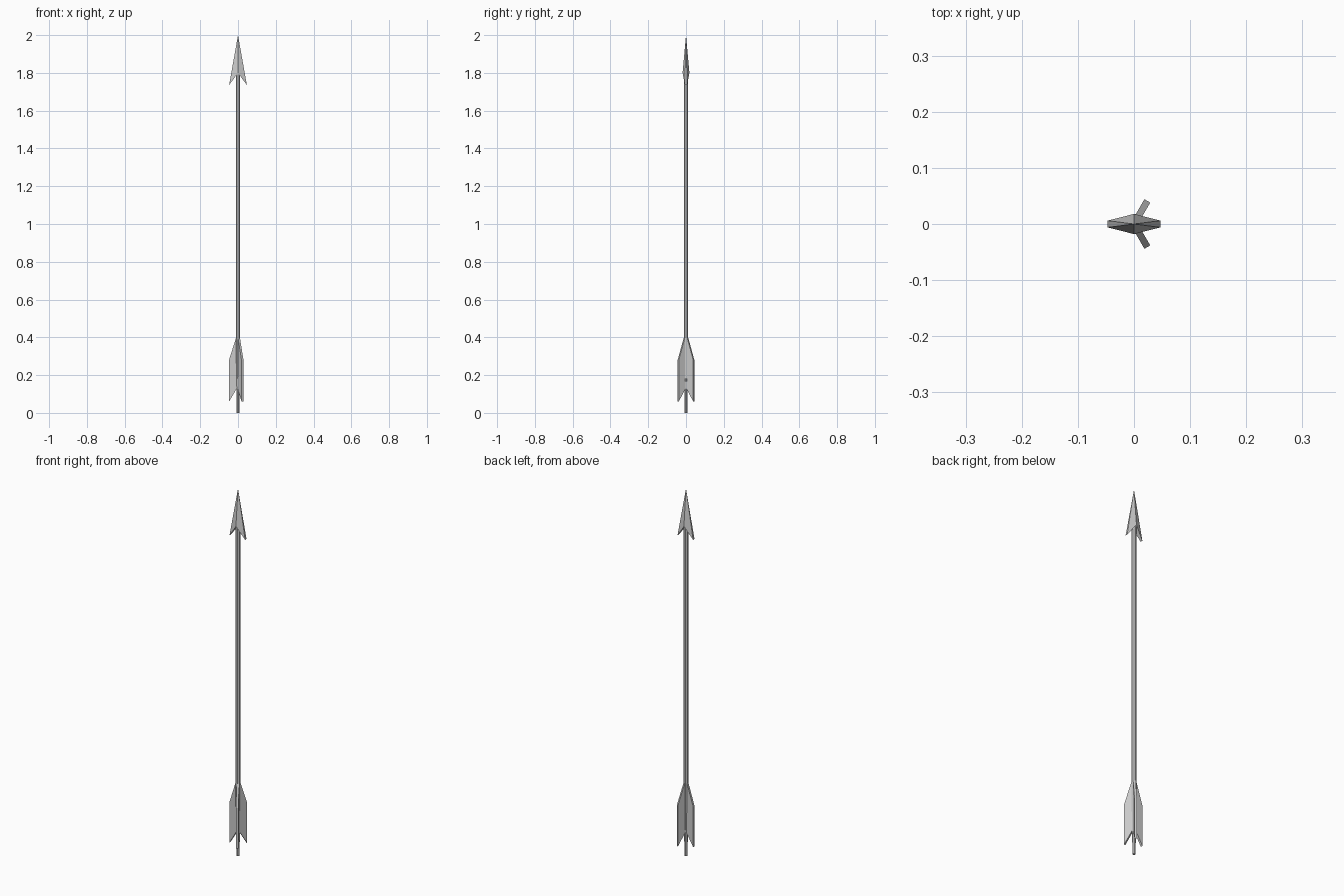
import bpy, bmesh
from math import radians
from mathutils import Matrix

if "Cube" in bpy.data.objects:
    bpy.data.objects.remove(bpy.data.objects["Cube"])


def make_object(name, bm):
    bmesh.ops.recalc_face_normals(bm, faces=bm.faces)
    mesh = bpy.data.meshes.new(name)
    bm.to_mesh(mesh)
    bm.free()
    obj = bpy.data.objects.new(name, mesh)
    bpy.context.collection.objects.link(obj)
    return obj


def rod(name, rings, sides=8):
    """Closed faceted rod through (z, radius) rings."""
    bm = bmesh.new()
    loops = []
    for z, r in rings:
        ring = bmesh.ops.create_circle(bm, segments=sides, radius=r)["verts"]
        turn = Matrix.Translation((0, 0, z)) @ Matrix.Rotation(radians(180 / sides), 4, 'Z')
        bmesh.ops.transform(bm, matrix=turn, verts=ring)
        loops.append(ring)
    for a, b in zip(loops, loops[1:]):
        for i in range(sides):
            j = (i + 1) % sides
            bm.faces.new((a[i], a[j], b[j], b[i]))
    bm.faces.new(loops[0])
    bm.faces.new(loops[-1])
    return make_object(name, bm)


# Shaft with a slightly slimmer tail end
rod("shaft", [(0, 0.008), (0.13, 0.0095), (0.28, 0.012), (1.81, 0.012)])

# Barbed head: ridge down the middle, thin blunt barbs on both sides
bm = bmesh.new()
tip = bm.verts.new((0, 0, 2))
ridge = [bm.verts.new((0, s * 0.018, 1.8)) for s in (-1, 1)]
barbs = [[bm.verts.new((x, s * 0.006, 1.735)) for s in (-1, 1)] for x in (-0.047, 0.047)]
for barb in barbs:
    for k in range(2):
        bm.faces.new((tip, ridge[k], barb[k]))
    bm.faces.new((tip, barb[0], barb[1]))
    bm.faces.new((ridge[0], ridge[1], barb[1], barb[0]))
make_object("arrowhead", bm)

# Three feathers spaced evenly around the tail
feather_profile = [(0.003, 0.135), (0.0475, 0.06), (0.0475, 0.28), (0.008, 0.405)]
for n, angle in enumerate((60, 180, 300)):
    bm = bmesh.new()
    face = bm.faces.new([bm.verts.new((x, -0.006, z)) for x, z in feather_profile])
    side = bmesh.ops.extrude_face_region(bm, geom=[face])["geom"]
    moved = [v for v in side if isinstance(v, bmesh.types.BMVert)]
    bmesh.ops.translate(bm, vec=(0, 0.012, 0), verts=moved)
    bm.transform(Matrix.Rotation(radians(angle), 4, 'Z'))
    make_object(f"feather_{n + 1}", bm)
